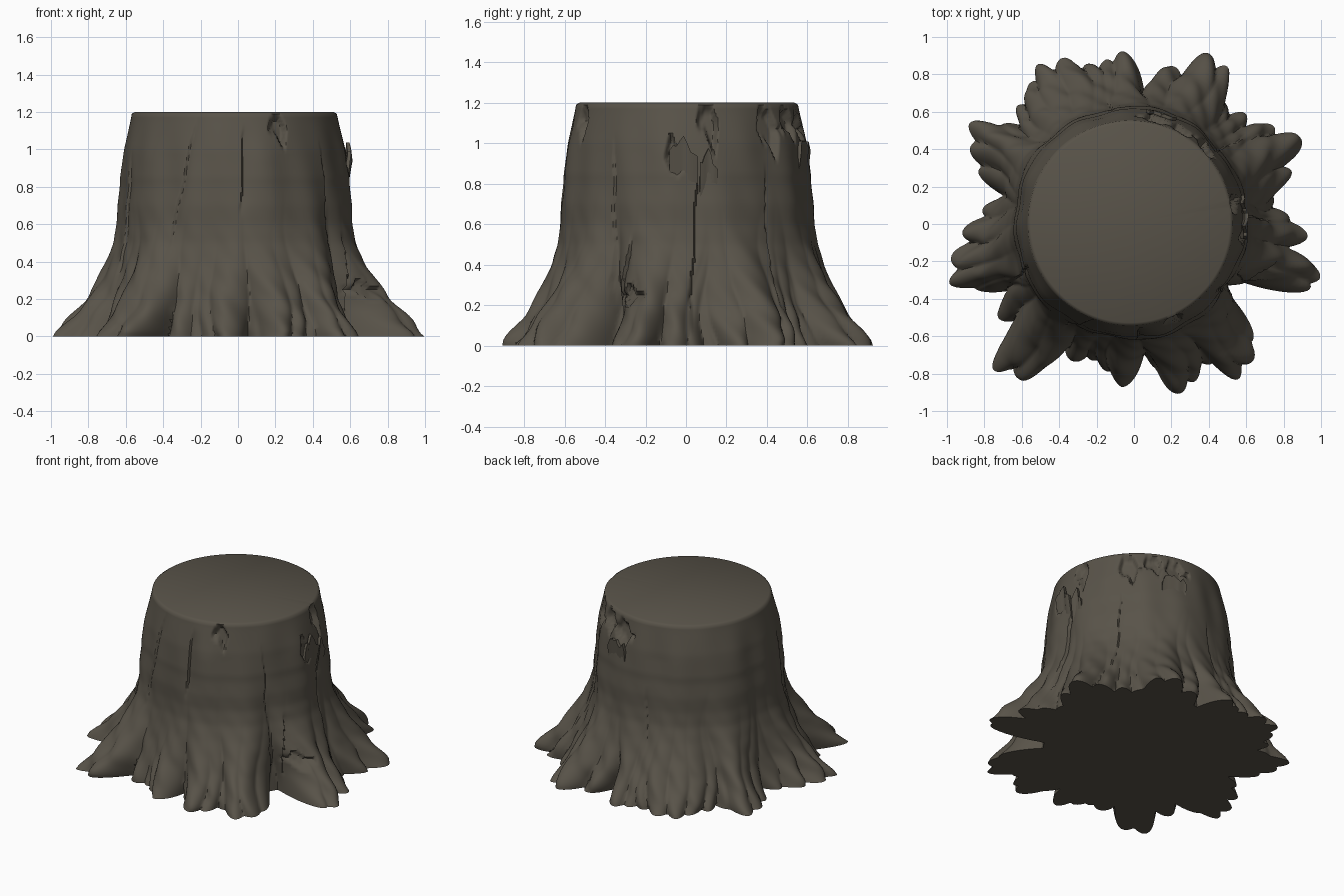
import bpy, bmesh, math, random

if "Cube" in bpy.data.objects:
    bpy.data.objects.remove(bpy.data.objects["Cube"])

random.seed(4)
SEGS = 480
HEIGHT = 1.2

# Root tips: angle in degrees, reach from the centre
ROOTS = [(-20, .98), (-15, 1.04), (-4, .93), (1, .83), (11, .76), (18, .87), (27, 1.02), (35, .91),
         (45, .83), (53, .83), (60, .97), (66, 1.01), (76, .87), (84, .71), (93, .925), (100, .88),
         (106, .89), (114, .98), (121, .985), (127, .96), (134, .88), (144, .89), (149, 1.03),
         (154, .98), (161, .86), (175, .80), (183, .92), (191.5, 1.03), (197, 1.02), (202, .91),
         (215, .88), (227, 1.08), (232, 1.05), (246, .81), (253, .77), (259, .80), (267, .88),
         (281, .79), (285, .95), (291, .91), (298, .84), (305, .98), (310, .99), (315, .88)]

# Height profiles: trunk radius, and how far the roots flare out
TRUNK = [(0, .6), (.5, .6), (.7, .614), (.85, .61), (1.0, .59), (1.15, .556), (1.19, .548), (1.2, .532)]
FLARE = [(0, 1), (.03, .95), (.1, .79), (.2, .56), (.3, .385), (.4, .24), (.5, .13), (.6, .06),
         (.8, 0), (1.2, 0)]

# Bark cracks: top angle, bottom angle, bottom height, top height, depth
CRACKS = [(249, 236, .42, 1.18, .014), (275, 273, .64, 1.13, .018), (5, 1, .05, .92, .022),
          (-26, -29, .05, .55, .028), (202, 206, .2, 1.0, .014), (98, 101, .3, .75, .01),
          (322, 326, .1, 1.05, .014), (40, 38, .1, .9, .014)]

# Broken bark chips: angle, height, half width in degrees, half height
CHIPS = [(295, 1.11, 6, .08), (11, 1.1, 6, .12), (45, 1.07, 9, .11), (-6, .93, 6, .09), (62, 1.1, 9, .07),
         (77, 1.07, 10, .08), (338, .25, 7, .05)]


def lookup(table, z):
    for (z0, a), (z1, b) in zip(table, table[1:]):
        if z <= z1:
            return a + (b - a) * (z - z0) / (z1 - z0)
    return table[-1][1]


def turn(a, b):
    """Signed difference of two angles in degrees."""
    return (a - b + 180) % 360 - 180


def radius(deg, z):
    base = lookup(TRUNK, z)
    a = math.radians(deg)
    # roots widen and merge as they climb, swaying a little sideways
    width = 9 + 16 * z
    sway = deg + 2.5 * math.sin(9 * z) * math.sin(7 * a + 1)
    bump = max((reach - .6) * max(0, 1 - (turn(sway, d) / width) ** 2) for d, reach in ROOTS)
    # knobbly root surface
    bump *= 1 + .07 * math.sin(23 * a + 14 * z) * math.sin(20 * z + 5 * a)
    r = base + bump * lookup(FLARE, z)
    # gentle lumps that fade toward the cut rim
    lump = math.sin(5 * a + 2 * z) + .7 * math.sin(11 * a - 3 * z) + .5 * math.sin(17 * a + 5 * z)
    r += .006 * lump * min(1, (HEIGHT - z) * 4)
    for top, bottom, z0, z1, depth in CRACKS:
        if z0 < z < z1:
            t = (z - z0) / (z1 - z0)
            d = turn(deg, bottom + (top - bottom) * t + .5 * math.sin(17 * z))
            if 0 <= d < 14:
                r -= depth * math.exp(-d / 3.5) * min(1, 5 * t, 5 * (1 - t))
    for cd, cz, w, h in CHIPS:
        d, dz = turn(deg, cd), z - cz
        if abs(d) < 2 * w and abs(dz) < 1.5 * h:
            edge = abs(d + 2 * dz / h) / w + .8 * abs(dz) / h + .15 * math.sin(d * .9 + cz * 20)
            r -= .04 * min(1, max(0, (1 - edge) * 3)) * min(1, (HEIGHT - z) * 20)
    return r


def place(deg, r, z):
    """The trunk leans slightly off the centre of the roots."""
    shift = min(1, z / .6)
    a = math.radians(deg)
    return (r * math.cos(a) - .02 * shift, r * math.sin(a) + .005 * shift, z)


bark = bpy.data.materials.new("dark bark brown")
bark.diffuse_color = (.098, .086, .066, 1)
bark.use_nodes = True
bark.node_tree.nodes["Principled BSDF"].inputs["Base Color"].default_value = bark.diffuse_color


def finish(name, bm):
    bmesh.ops.recalc_face_normals(bm, faces=bm.faces)
    mesh = bpy.data.meshes.new(name)
    bm.to_mesh(mesh)
    bm.free()
    mesh.materials.append(bark)
    ob = bpy.data.objects.new(name, mesh)
    bpy.context.collection.objects.link(ob)
    bpy.ops.object.select_all(action='DESELECT')
    bpy.context.view_layer.objects.active = ob
    ob.select_set(True)
    bpy.ops.object.shade_smooth_by_angle(angle=math.radians(50))
    return ob


# Stump: stacked rings closed by a cut top and a flat underside
bm = bmesh.new()
levels = [0, .015, .03] + [.03 + 1.16 * i / 58 for i in range(1, 59)] + [HEIGHT]
rings = []
for z in levels:
    rings.append([bm.verts.new(place(i * 360 / SEGS, radius(i * 360 / SEGS, z), z)) for i in range(SEGS)])
for low, high in zip(rings, rings[1:]):
    for i in range(SEGS):
        j = (i + 1) % SEGS
        bm.faces.new((low[i], low[j], high[j], high[i]))
for ring, z in ((rings[0], 0), (rings[-1], HEIGHT)):
    hub = bm.verts.new(place(0, 0, z))
    for i in range(SEGS):
        bm.faces.new((hub, ring[i], ring[(i + 1) % SEGS]))
finish("stump", bm)


# Loose bark flaps: thin curved plates with jagged tops, peeling outward
def bark_flap(name, d0, d1, z0, z1, lift):
    bm = bmesh.new()
    n = 8
    cols = []
    for i in range(n + 1):
        deg = d0 + (d1 - d0) * i / n
        top = z1 - random.uniform(0, .06) - .06 * abs(2 * i / n - 1)
        out = lookup(TRUNK, top) + lift
        foot = lookup(TRUNK, z0) - .01
        cols.append([bm.verts.new(place(deg, foot, z0)), bm.verts.new(place(deg, out, top)),
                     bm.verts.new(place(deg, out - .018, top)), bm.verts.new(place(deg, foot - .03, z0))])
    for a, b in zip(cols, cols[1:]):
        for k in range(4):
            m = (k + 1) % 4
            bm.faces.new((a[k], b[k], b[m], a[m]))
    bm.faces.new(cols[0])
    bm.faces.new(cols[-1])
    finish(name, bm)


bark_flap("side_bark_flap", -8, 5, .76, 1.04, .035)
bark_flap("side_bark_sliver", 6, 14, .72, .98, .022)
bark_flap("back_bark_flap", 66, 82, .82, 1.06, .022)
